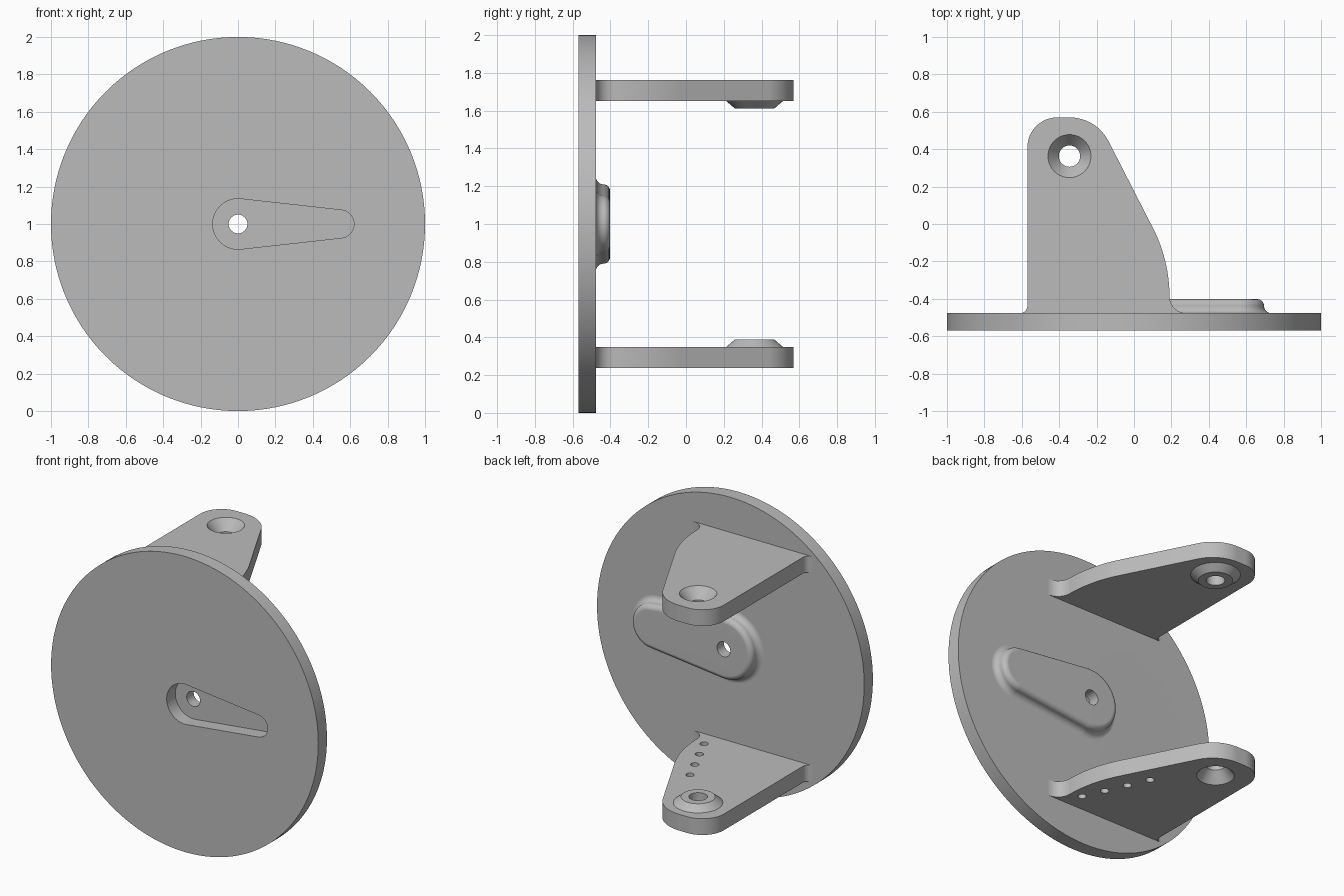
import bpy, bmesh
from math import sin, cos, pi, radians
from mathutils import Vector

cube = bpy.data.objects.get("Cube")
if cube:
    bpy.data.objects.remove(cube, do_unlink=True)

grey = bpy.data.materials.new("plain_grey")
grey.use_nodes = True
grey.diffuse_color = (0.5, 0.5, 0.5, 1)
grey.node_tree.nodes["Principled BSDF"].inputs["Base Color"].default_value = (0.5, 0.5, 0.5, 1)

FRONT, BACK, BOSS = -0.57, -0.477, -0.402   # depth planes of the disc
SIDES = 128


def finish(name, bm):
    bmesh.ops.recalc_face_normals(bm, faces=bm.faces)
    mesh = bpy.data.meshes.new(name)
    bm.to_mesh(mesh)
    bm.free()
    mesh.materials.append(grey)
    obj = bpy.data.objects.new(name, mesh)
    bpy.context.collection.objects.link(obj)
    return obj


def activate(obj):
    bpy.ops.object.select_all(action='DESELECT')
    obj.select_set(True)
    bpy.context.view_layer.objects.active = obj


def smooth(obj):
    activate(obj)
    bpy.ops.object.shade_smooth_by_angle(angle=radians(30))
    mod = obj.modifiers.new("flat_faces", 'WEIGHTED_NORMAL')
    mod.keep_sharp = True


def loft(name, rings, closed):
    """Skin equal-length rings; closed joins last to first, else ends are capped."""
    bm = bmesh.new()
    loops = [[bm.verts.new(p) for p in ring] for ring in rings]
    n = len(loops[0])
    pairs = list(zip(loops, loops[1:]))
    if closed:
        pairs.append((loops[-1], loops[0]))
    else:
        bm.faces.new(loops[0])
        bm.faces.new(loops[-1])
    for a, b in pairs:
        for i in range(n):
            j = (i + 1) % n
            bm.faces.new((a[i], a[j], b[j], b[i]))
    return finish(name, bm)


def lathe(name, centre, profile, closed, n=64):
    """Turn (radius, z) pairs about a vertical axis."""
    cx, cy = centre
    rings = [[(cx + r * cos(2 * pi * i / n), cy + r * sin(2 * pi * i / n), z)
              for i in range(n)] for r, z in profile]
    return loft(name, rings, closed)


def cut(obj, cutter):
    mod = obj.modifiers.new("cut", 'BOOLEAN')
    mod.operation = 'DIFFERENCE'
    mod.solver = 'EXACT'
    mod.object = cutter
    activate(obj)
    bpy.ops.object.modifier_apply(modifier=mod.name)
    bpy.data.objects.remove(cutter, do_unlink=True)


def arc(cx, cy, r, start, end, n=16):
    return [(cx + r * cos(radians(start + (end - start) * i / n)),
             cy + r * sin(radians(start + (end - start) * i / n))) for i in range(n + 1)]


# Disc with a hollow teardrop pressing and a central hole, as one closed skin
def circle(r, y):
    return [(r * cos(2 * pi * i / SIDES), y, 1 + r * sin(2 * pi * i / SIDES))
            for i in range(SIDES)]


def teardrop(offset, y):
    big, small, length = 0.135, 0.075, 0.545
    ring = []
    for i in range(SIDES):
        t = 2 * pi * i / SIDES
        tip = cos(t) > (big - small) / length
        r = (small if tip else big) + offset
        ring.append(((length if tip else 0) + r * cos(t), y, 1 + r * sin(t)))
    return ring


crown, foot, wall = 0.035, 0.04, 0.075
rings = [circle(0.05, BOSS)]
rings += [teardrop(x, y) for x, y in arc(wall - crown, BOSS - crown, crown, 90, 0, 8)]
rings += [teardrop(x, y) for x, y in arc(wall + foot, BACK + foot, foot, 180, 270, 8)]
rings += [circle(1, BACK), circle(1, FRONT), teardrop(0, FRONT), teardrop(0, BACK),
          circle(0.05, BACK)]
smooth(loft("disc", rings, True))

# Arm outline: rounded tip, sloping side, and flared feet at the disc
SLOPE = 26.5
outline = [(-0.61, BACK - 0.03)]
outline += arc(-0.61, BACK + 0.04, 0.04, -90, 0, 8)
outline += arc(-0.41, 0.41, 0.16, 180, 90)
outline += arc(-0.345, 0.335, 0.235, 90, SLOPE)
outline += arc(0.19 - 0.81, -0.39, 0.81, SLOPE, 0)
outline += arc(0.28, BACK + 0.09, 0.09, 180, 270, 8)
outline.append((0.28, BACK - 0.03))

PIVOT = (-0.345, 0.363)
INNER, OUTER, TIP = 0.652, 0.762, 0.612     # heights measured from the disc centre


def build_arm(prefix, side):
    def level(h):
        return 1 + side * h

    arm = loft(prefix + "_arm",
               [[(x, y, level(h)) for x, y in outline] for h in (INNER, OUTER)], False)
    # Countersunk pivot hole
    sink = [(0.057, 0.6), (0.057, OUTER - 0.07), (0.115, OUTER), (0.115, 0.8)]
    cut(arm, lathe("sink_cutter", PIVOT, [(r, level(h)) for r, h in sink], False))
    # Row of small holes along the sloping side of the lower arm
    if side < 0:
        for i in range(4):
            spot = Vector((0.115, -0.357)) + i * Vector((-0.063, 0.14))
            cut(arm, lathe("hole_cutter", spot, [(0.026, level(0.6)), (0.026, level(0.8))],
                           False, 32))
    smooth(arm)
    # Tapered collar on the inner face
    collar = [(0.057, INNER), (0.152, INNER), (0.105, TIP), (0.057, TIP)]
    smooth(lathe(prefix + "_collar", PIVOT, [(r, level(h)) for r, h in collar], True))


build_arm("upper", 1)
build_arm("lower", -1)
